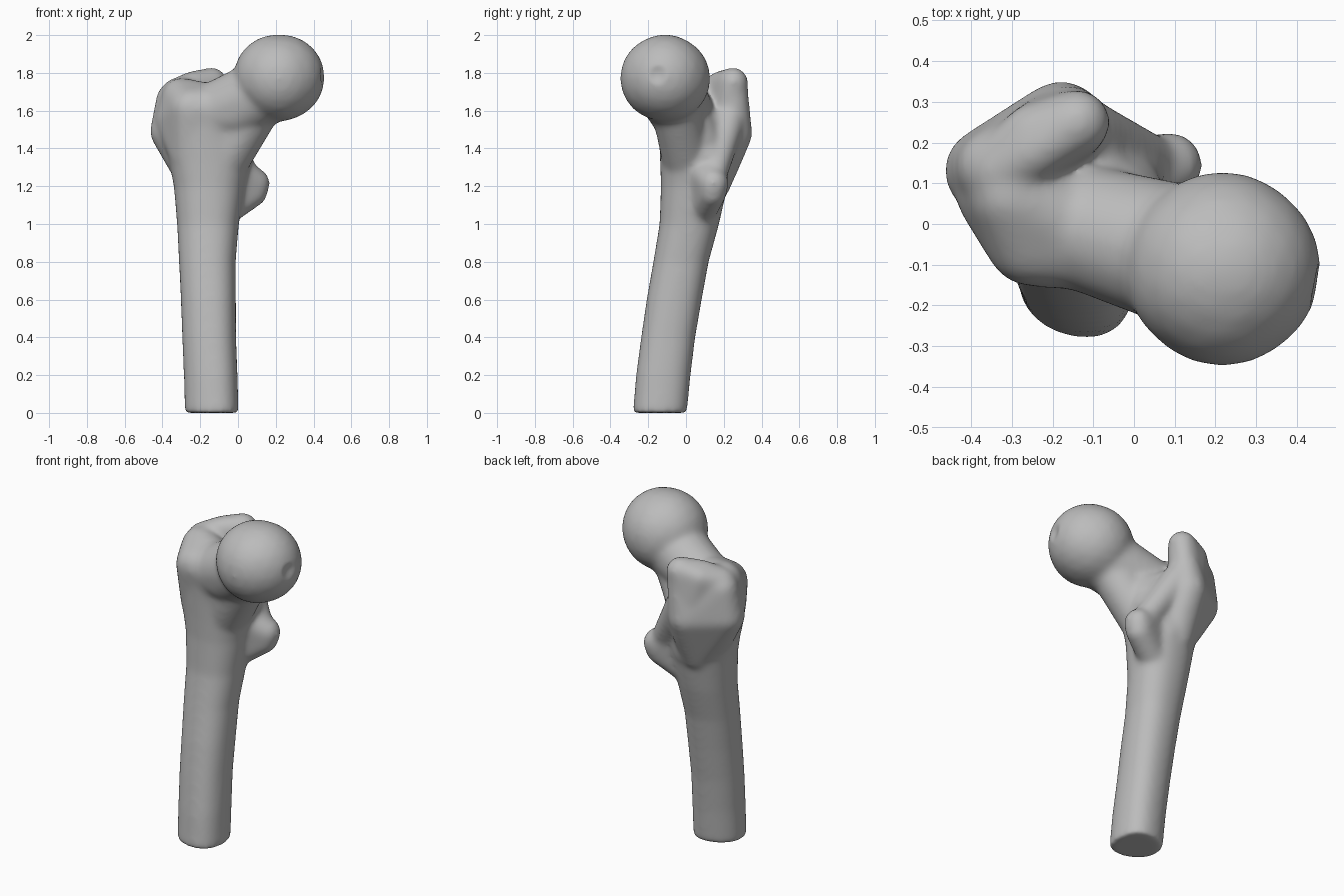
import bpy, bmesh
from math import cos, sin, tau
from mathutils import Matrix, Vector

if "Cube" in bpy.data.objects:
    bpy.data.objects.remove(bpy.data.objects["Cube"])

bone_mat = bpy.data.materials.new("bone grey")
bone_mat.use_nodes = True
GREY = (0.5, 0.5, 0.5, 1)
bone_mat.diffuse_color = GREY
bone_mat.node_tree.nodes["Principled BSDF"].inputs["Base Color"].default_value = GREY

bm = bmesh.new()


def hull(*balls):
    """Convex skin around balls given as (x, y, z, radius)."""
    part = bmesh.new()
    for x, y, z, r in balls:
        bmesh.ops.create_icosphere(part, subdivisions=3, radius=r,
                                   matrix=Matrix.Translation((x, y, z)))
    out = bmesh.ops.convex_hull(part, input=part.verts)
    spare = [v for v in out["geom_interior"] if isinstance(v, bmesh.types.BMVert)]
    bmesh.ops.delete(part, geom=spare, context="VERTS")
    loose = [f for f in out["geom_unused"] if isinstance(f, bmesh.types.BMFace) and f.is_valid]
    bmesh.ops.delete(part, geom=loose, context="FACES")
    bmesh.ops.recalc_face_normals(part, faces=part.faces)
    mesh = bpy.data.meshes.new("part")
    part.to_mesh(mesh)
    part.free()
    bm.from_mesh(mesh)
    bpy.data.meshes.remove(mesh)


def loft(rings, sides=40, power=0.9):
    """Closed tube through rings of (z, x min, x max, y min, y max), egg-shaped near the foot."""
    def bulge(t):
        return abs(t) ** power * (1 if t > 0 else -1)
    loops = []
    for z, x0, x1, y0, y1 in rings:
        egg = .14 * max(0, 1 - z / 1.4)
        loop = []
        for i in range(sides):
            u, v = bulge(cos(tau * i / sides)), bulge(sin(tau * i / sides))
            loop.append(bm.verts.new(((x0 + x1) / 2 + u * (x1 - x0) / 2,
                                      (y0 + y1) / 2 + v * (1 + egg * u) * (y1 - y0) / 2, z)))
        loops.append(loop)
    for a, b in zip(loops, loops[1:]):
        for i in range(sides):
            j = (i + 1) % sides
            bm.faces.new((a[i], a[j], b[j], b[i]))
    bm.faces.new(loops[0][::-1])
    bm.faces.new(loops[-1])


# Shaft, curving back and flaring at the top
loft([(0, -.282, .003, -.28, .003), (.2, -.287, -.002, -.263, .023), (.4, -.296, -.01, -.237, .048),
      (.6, -.303, -.011, -.208, .083), (.8, -.313, -.012, -.173, .12), (1, -.323, .005, -.14, .175),
      (1.2, -.34, .035, -.133, .22), (1.33, -.365, .065, -.137, .235), (1.45, -.385, .08, -.143, .22),
      (1.56, -.375, .07, -.15, .17), (1.65, -.33, .03, -.14, .1)])

# Head, slightly flattened from above
hull((.203, -.11, 1.776, .228), (.232, -.11, 1.776, .228),
     (.217, -.122, 1.772, .228), (.217, -.098, 1.77, .228))

# Neck, with its lower buttress and the saddle running to the outer side
hull((-.15, 0, 1.585, .153), (0, -.05, 1.60, .15), (.16, -.09, 1.71, .18))
hull((-.08, .01, 1.33, .135), (.0, -.03, 1.53, .128), (.13, -.07, 1.66, .125))
hull((-.25, -.04, 1.61, .115), (-.33, .08, 1.55, .11), (-.1, -.03, 1.6, .135),
     (-.3, .07, 1.67, .105), (-.25, 0, 1.36, .11), (-.1, 0, 1.4, .13))

# Greater trochanter with its hooked crest
hull((-.362, .13, 1.49, .105), (-.18, .245, 1.48, .107), (-.34, .14, 1.655, .095),
     (-.14, .26, 1.70, .07), (-.27, .11, 1.32, .1), (-.18, .14, 1.22, .1),
     (-.17, .2, 1.37, .105))
hull((-.33, .13, 1.685, .085), (-.24, .18, 1.74, .07), (-.25, .225, 1.725, .07),
     (-.137, .25, 1.75, .08), (-.19, .225, 1.55, .105))

# Lesser trochanter and the crest joining the two
hull((.088, .145, 1.215, .082), (.08, .14, 1.165, .075), (-.08, .08, 1.3, .11),
     (-.08, .08, 1.06, .08))
hull((.05, .145, 1.25, .07), (-.03, .155, 1.35, .085), (-.13, .225, 1.54, .09))
hull((-.02, .11, 1.36, .095), (-.1, .08, 1.5, .12), (-.15, .17, 1.5, .11),
     (-.12, .14, 1.22, .09))

mesh = bpy.data.meshes.new("thigh_bone")
bm.to_mesh(mesh)
bm.free()
bone = bpy.data.objects.new("thigh_bone", mesh)
bpy.context.collection.objects.link(bone)
bpy.context.view_layer.objects.active = bone
bone.select_set(True)

# Fuse the parts into one skin and blend the joins
fuse = bone.modifiers.new("fuse", "REMESH")
fuse.mode = "VOXEL"
fuse.voxel_size = 0.012
blend = bone.modifiers.new("blend", "SMOOTH")
blend.factor = 0.5
blend.iterations = 28
for name in ("fuse", "blend"):
    bpy.ops.object.modifier_apply(modifier=name)

# Small pit on the inner side of the head
pit = Vector((.45, -.15, 1.79))
for v in bone.data.vertices:
    d = (v.co - pit).length
    if d < .06:
        v.co.x -= .015 * (1 - (d / .06) ** 2) ** 2

bone.data.materials.clear()
bone.data.materials.append(bone_mat)
bpy.ops.object.shade_smooth()
